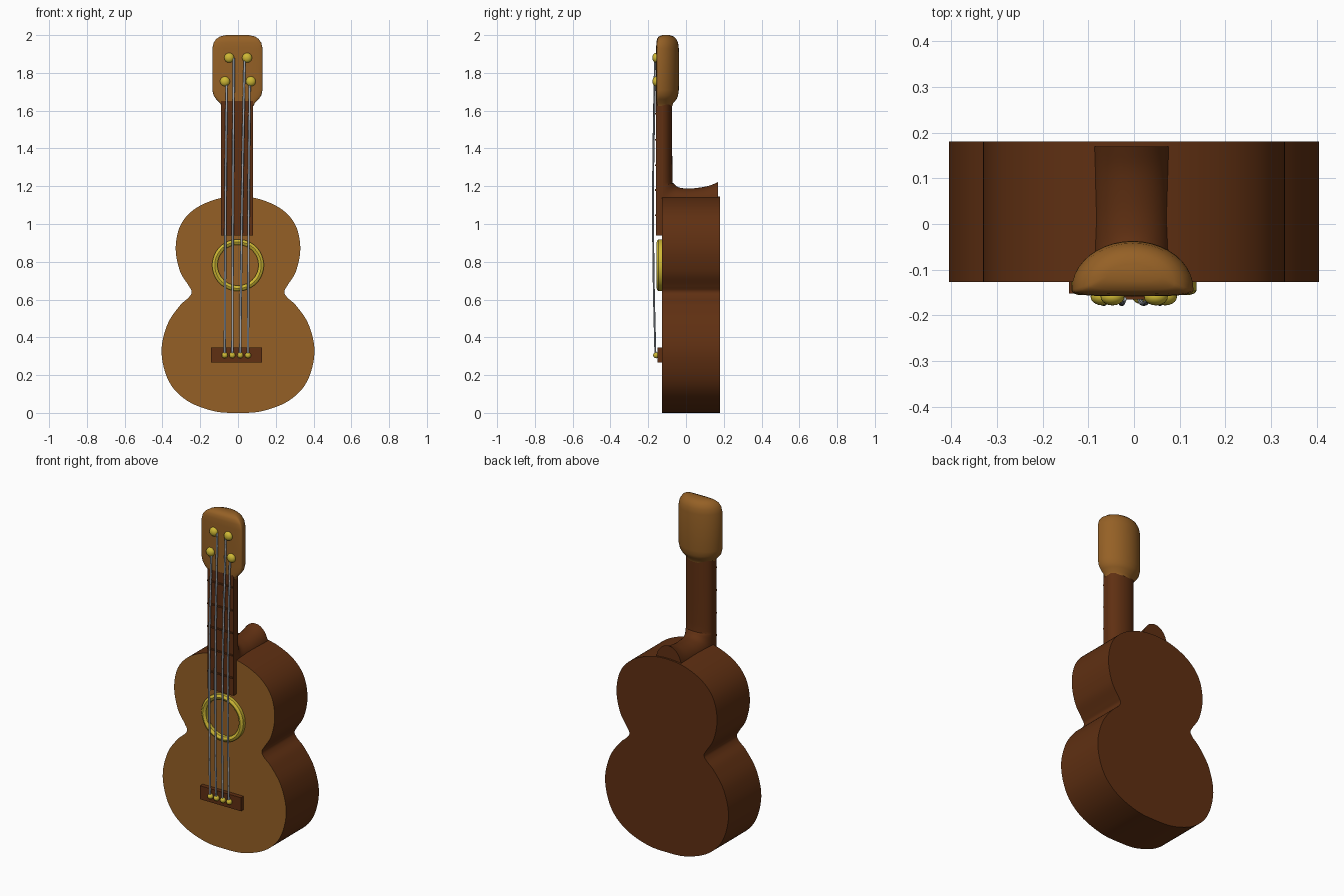
import bpy, bmesh, math
from mathutils import Vector

if "Cube" in bpy.data.objects:
    bpy.data.objects.remove(bpy.data.objects["Cube"])


def mat(name, rgb):
    m = bpy.data.materials.new(name)
    m.diffuse_color = (*rgb, 1)
    m.use_nodes = True
    m.node_tree.nodes["Principled BSDF"].inputs["Base Color"].default_value = m.diffuse_color
    return m


LIGHT = mat("light wood", (0.30, 0.118, 0.019))
DARK = mat("dark wood", (0.115, 0.029, 0.006))
GOLD = mat("gold", (0.62, 0.48, 0.035))
STEEL = mat("string grey", (0.36, 0.40, 0.45))


def finish(name, bm, *mats, angle=35):
    bmesh.ops.recalc_face_normals(bm, faces=bm.faces)
    me = bpy.data.meshes.new(name)
    bm.to_mesh(me)
    bm.free()
    ob = bpy.data.objects.new(name, me)
    bpy.context.collection.objects.link(ob)
    for m in mats:
        me.materials.append(m)
    bpy.ops.object.select_all(action='DESELECT')
    ob.select_set(True)
    bpy.context.view_layer.objects.active = ob
    bpy.ops.object.shade_smooth_by_angle(angle=math.radians(angle))
    return ob


def loft(bm, rings, caps=True, wrap=False):
    vr = [[bm.verts.new(p) for p in r] for r in rings]
    n = len(vr[0])
    pairs = list(zip(vr, vr[1:])) + ([(vr[-1], vr[0])] if wrap else [])
    for a, b in pairs:
        for i in range(n):
            j = (i + 1) % n
            bm.faces.new((a[i], a[j], b[j], b[i]))
    if caps:
        bm.faces.new(vr[0])
        bm.faces.new(vr[-1])


def spline(pts, steps, closed=False):
    """Catmull-Rom through the points."""
    n, out = len(pts), []
    P = [Vector(p) for p in pts]
    get = (lambda i: P[i % n]) if closed else (lambda i: P[min(max(i, 0), n - 1)])
    for i in range(n if closed else n - 1):
        a, b, c, d = (get(i + k) for k in (-1, 0, 1, 2))
        for s in range(steps):
            t = s / steps
            out.append(0.5 * (2 * b + (c - a) * t + (2 * a - 5 * b + 4 * c - d) * t * t
                              + (3 * b - a - 3 * c + d) * t ** 3))
    if not closed:
        out.append(P[-1])
    return out


def box(name, x0, x1, y0, y1, z0, z1, m):
    bm = bmesh.new()
    loft(bm, [[(x0, y, z0), (x1, y, z0), (x1, y, z1), (x0, y, z1)] for y in (y0, y1)])
    return finish(name, bm, m)


# Body: waisted outline extruded in depth, lighter front face
half = [(0.13, 0.010), (0.27, 0.065), (0.365, 0.165), (0.405, 0.32), (0.375, 0.465),
        (0.31, 0.565), (0.26, 0.612), (0.245, 0.642), (0.262, 0.675), (0.307, 0.75),
        (0.33, 0.87), (0.306, 0.99), (0.235, 1.075), (0.12, 1.13)]
outline = [(0, 0)] + half + [(0, 1.146)] + [(-x, z) for x, z in reversed(half)]
pts = spline(outline, 6, closed=True)
bm = bmesh.new()
loft(bm, [[(p.x, y, max(p.y, 0)) for p in pts] for y in (-0.127, 0.18)])
bm.normal_update()
bmesh.ops.recalc_face_normals(bm, faces=bm.faces)
for f in bm.faces:
    f.material_index = 1 if f.normal.y < -0.9 else 0
finish("body", bm, DARK, LIGHT)

# Sound ring: rounded band revolved around the hole centre
prof = [(0.137, -0.120), (0.137, -0.146), (0.132, -0.152), (0.123, -0.155),
        (0.114, -0.152), (0.108, -0.146), (0.108, -0.120)]
bm = bmesh.new()
loft(bm, [[(r * math.cos(a), y, 0.782 + r * math.sin(a)) for r, y in prof]
          for a in (2 * math.pi * k / 48 for k in range(48))], caps=False, wrap=True)
finish("sound_ring", bm, GOLD)

# Neck and heel: half-round section bent back over the body
# (edge y, edge z, ridge y, ridge z)
path = [(-0.13, 1.66, -0.073, 1.66), (-0.13, 1.26, -0.072, 1.26),
        (-0.13, 1.19, -0.064, 1.215), (-0.125, 1.12, -0.035, 1.193),
        (-0.02, 1.10, 0.01, 1.188), (0.06, 1.10, 0.06, 1.191),
        (0.12, 1.10, 0.12, 1.202), (0.17, 1.10, 0.17, 1.222)]
rings = []
for ey, ez, ry, rz in spline(path, 4):
    ring = []
    for k in range(17):
        a = math.pi * k / 16
        s = math.sin(a) ** 0.9 if 0 < k < 16 else 0
        ring.append((-0.005 + 0.085 * math.cos(a), ey + (ry - ey) * s, ez + (rz - ez) * s))
    rings.append(ring)
bm = bmesh.new()
loft(bm, rings)
finish("neck", bm, DARK)

# Fretboard and frets
box("fretboard", -0.09, 0.08, -0.158, -0.122, 0.94, 1.65, DARK)
for i, z in enumerate((1.047, 1.18, 1.312, 1.447, 1.583)):
    box(f"fret_{i + 1}", -0.088, 0.078, -0.165, -0.15, z - 0.004, z + 0.004, DARK)

# Headstock: rounded back, nearly flat front (z, half width, back y, front y)
rows = [(1.625, 0.085, -0.072, -0.157), (1.64, 0.092, -0.068, -0.158),
        (1.66, 0.112, -0.05, -0.158), (1.68, 0.126, -0.042, -0.158),
        (1.71, 0.133, -0.038, -0.158), (1.82, 0.133, -0.037, -0.158),
        (1.93, 0.133, -0.038, -0.158), (1.96, 0.126, -0.042, -0.157),
        (1.98, 0.112, -0.052, -0.153), (1.993, 0.092, -0.066, -0.144),
        (2.0, 0.06, -0.088, -0.125)]
bm = bmesh.new()
rings = []
for z, w, yb, yf in rows:
    ym = yf + 0.015
    ring = []
    for k in range(40):
        a = 2 * math.pi * k / 40
        c, s = math.cos(a), math.sin(a)
        if s >= 0:
            x, y = c, ym + (yb - ym) * s
        else:
            x = math.copysign(abs(c) ** 0.6, c)
            y = ym + (yf - ym) * abs(s) ** 0.6
        ring.append((-0.003 + w * x, y, z))
    rings.append(ring)
loft(bm, rings)
finish("headstock", bm, LIGHT, angle=50)

# Bridge
box("bridge", -0.142, 0.126, -0.152, -0.12, 0.266, 0.346, DARK)


def knob(name, x, y, z, r, ry):
    bm = bmesh.new()
    bmesh.ops.create_uvsphere(bm, u_segments=20, v_segments=12, radius=1)
    bmesh.ops.scale(bm, vec=(r, ry, r), verts=bm.verts)
    bmesh.ops.translate(bm, vec=(x, y, z), verts=bm.verts)
    finish(name, bm, GOLD, angle=60)


# Tuning pegs, bridge pins and strings
pegs = [(-0.069, 1.755), (-0.047, 1.88), (0.048, 1.88), (0.068, 1.755)]
pins = [-0.07, -0.03, 0.012, 0.053]
tops = [-0.06, -0.022, 0.035, 0.062]
for i in range(4):
    px, pz = pegs[i]
    knob(f"tuning_peg_{i + 1}", px, -0.159, pz, 0.026, 0.019)
    knob(f"bridge_pin_{i + 1}", pins[i], -0.158, 0.305, 0.016, 0.016)
    line = spline([(pins[i], -0.162, 0.305), (pins[i] * 0.8 + tops[i] * 0.2, -0.172, 0.75),
                   (pins[i] * 0.5 + tops[i] * 0.5, -0.174, 1.25),
                   (tops[i], -0.164, pz)], 6)
    bm = bmesh.new()
    loft(bm, [[(p.x + 0.006 * math.cos(a), p.y + 0.005 * math.sin(a), p.z)
               for a in (math.pi * k / 4 for k in range(8))] for p in line])
    finish(f"string_{i + 1}", bm, STEEL, angle=60)
